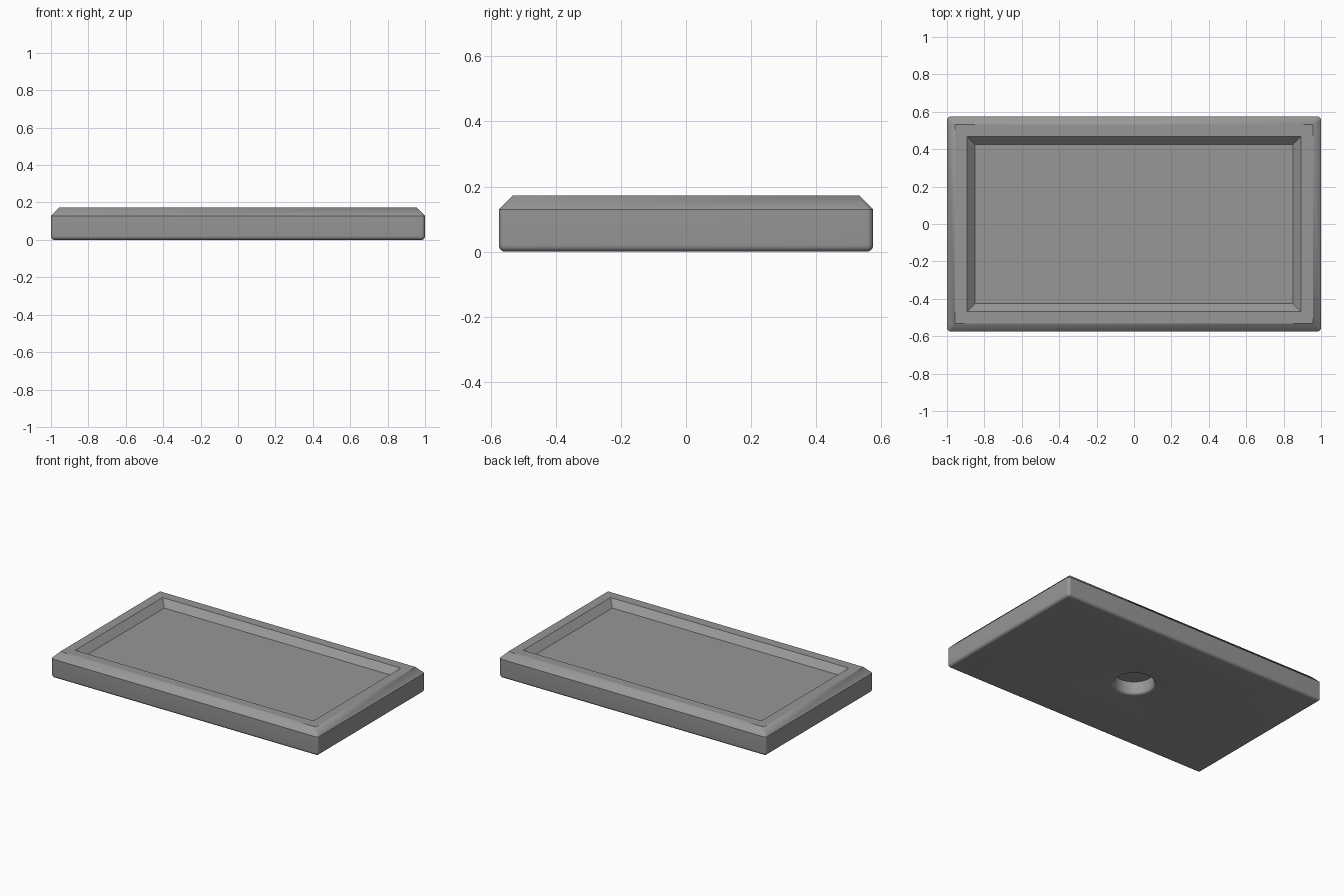
import bpy
import bmesh
import math

if "Cube" in bpy.data.objects:
    bpy.data.objects.remove(bpy.data.objects["Cube"])

HX, HY = 1.0, 0.575      # half size of the tray
U = 0.043                # chamfer size, also the recess depth
TOP = 4 * U
FILLET = 0.02            # rounding of the lower and upright edges
HOLE, HOLE_DEPTH, LIP = 0.123, 2 * U, 0.019
N = 12                   # points per corner arc


def ring(bm, hx, hy, r, z):
    """Rounded rectangle; a circle when hx == hy == r."""
    verts = []
    for q, (sx, sy) in enumerate(((1, 1), (-1, 1), (-1, -1), (1, -1))):
        for k in range(N):
            a = math.pi / 2 * (q + k / (N - 1))
            verts.append(bm.verts.new((sx * (hx - r) + r * math.cos(a),
                                       sy * (hy - r) + r * math.sin(a), z)))
    return verts


# Cross-section as (half x, half y, corner radius, z), from the hole to the recess
sections = [(HOLE, HOLE, HOLE, HOLE_DEPTH)]
for i in range(7):       # rounded lip of the hole
    a = math.pi / 2 * i / 6
    r = HOLE + LIP * (1 - math.cos(a))
    sections.append((r, r, r, LIP * (1 - math.sin(a))))
for i in range(7):       # rounded bottom edge
    a = math.pi / 2 * i / 6
    d = FILLET * (1 - math.sin(a))
    sections.append((HX - d, HY - d, FILLET - d, FILLET * (1 - math.cos(a))))
sections += [
    (HX, HY, FILLET, TOP - U),                   # side wall
    (HX - U, HY - U, 0, TOP),                    # outer chamfer
    (HX - 2.5 * U, HY - 2.5 * U, 0, TOP),        # flat rim
    (HX - 3.5 * U, HY - 3.5 * U, 0, TOP - U),    # sloped recess wall
]

bm = bmesh.new()
rings = [ring(bm, *s) for s in sections]
for a, b in zip(rings, rings[1:]):
    for i in range(4 * N):
        j = (i + 1) % (4 * N)
        bm.faces.new((a[i], a[j], b[j], b[i]))
bm.faces.new(rings[0])   # ceiling of the hole
bm.faces.new(rings[-1])  # floor of the recess
bmesh.ops.remove_doubles(bm, verts=bm.verts, dist=1e-5)
bmesh.ops.dissolve_degenerate(bm, edges=bm.edges, dist=1e-6)
bmesh.ops.recalc_face_normals(bm, faces=bm.faces)

mesh = bpy.data.meshes.new("tray")
bm.to_mesh(mesh)
bm.free()

grey = bpy.data.materials.new("grey")
grey.diffuse_color = (0.31, 0.31, 0.31, 1)
grey.use_nodes = True
grey.node_tree.nodes["Principled BSDF"].inputs["Base Color"].default_value = grey.diffuse_color
mesh.materials.append(grey)

tray = bpy.data.objects.new("tray", mesh)
bpy.context.collection.objects.link(tray)
bpy.context.view_layer.objects.active = tray
tray.select_set(True)
bpy.ops.object.shade_smooth_by_angle(angle=math.radians(30))
